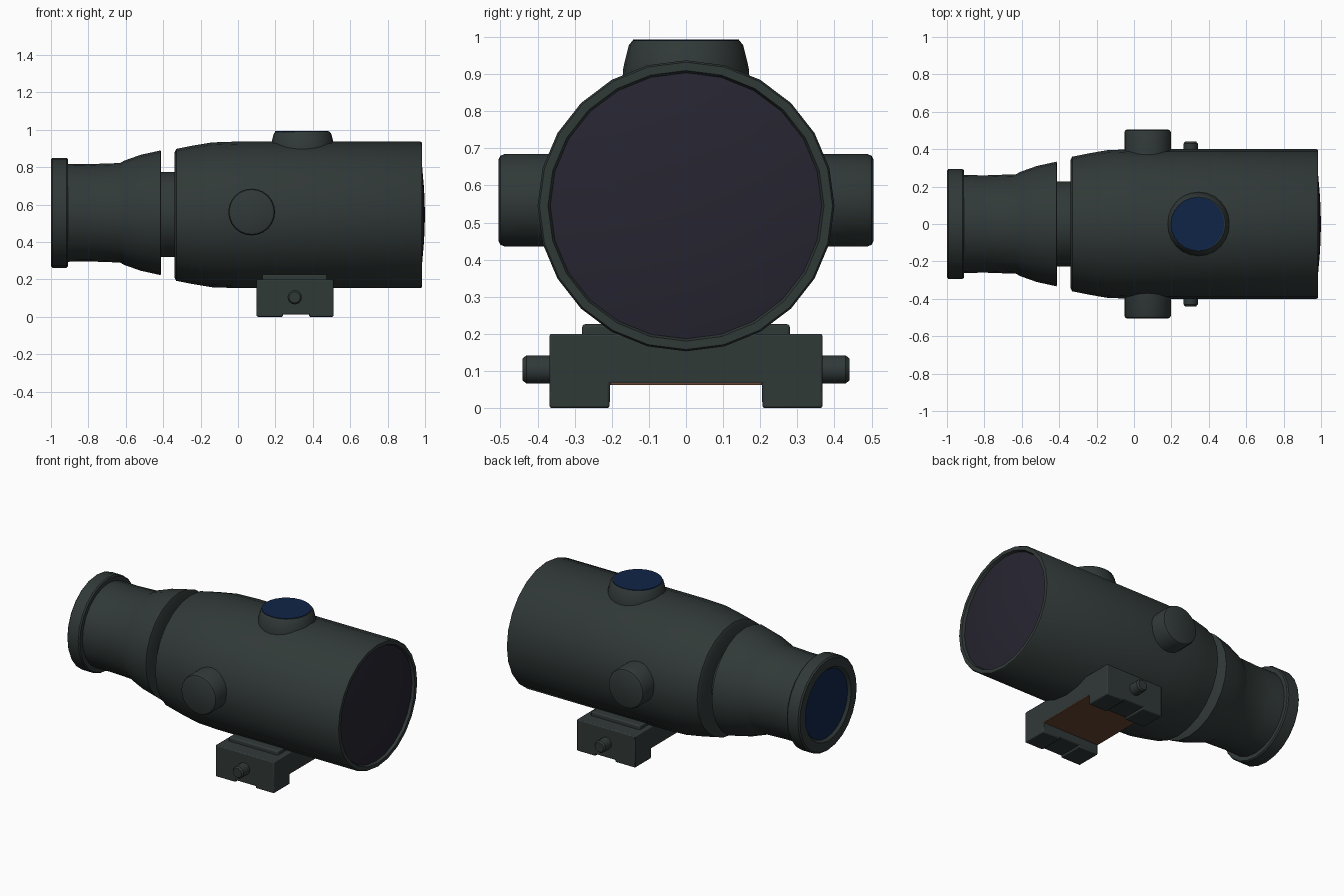
import bpy, bmesh, math
from mathutils import Vector, Matrix

if "Cube" in bpy.data.objects:
    bpy.data.objects.remove(bpy.data.objects["Cube"])


def material(name, rgb):
    m = bpy.data.materials.new(name)
    m.use_nodes = True
    m.diffuse_color = (*rgb, 1)
    m.node_tree.nodes["Principled BSDF"].inputs["Base Color"].default_value = (*rgb, 1)
    return m


METAL = material("dark_green_grey", (0.03, 0.041, 0.039))
GLASS = material("dark_violet_glass", (0.02, 0.018, 0.03))
BLUE = material("deep_blue", (0.005, 0.018, 0.065))
BROWN = material("copper_brown", (0.14, 0.06, 0.03))


def finish(name, bm, mat):
    bmesh.ops.remove_doubles(bm, verts=bm.verts, dist=0.0005)
    bmesh.ops.recalc_face_normals(bm, faces=bm.faces)
    me = bpy.data.meshes.new(name)
    bm.to_mesh(me)
    bm.free()
    me.materials.append(mat)
    me.shade_smooth()
    me.set_sharp_from_angle(angle=math.radians(35))
    ob = bpy.data.objects.new(name, me)
    bpy.context.scene.collection.objects.link(ob)
    return ob


def lathe(name, profile, axis, centre, mat, sides=24, squash=1):
    """Revolve (distance, radius) pairs about an axis through centre."""
    bm = bmesh.new()
    turn = Vector((0, 0, 1)).rotation_difference(Vector(axis)).to_matrix().to_4x4()
    place = Matrix.Translation(centre) @ Matrix.Diagonal((1, 1, squash, 1)) @ turn
    rings = []
    for d, r in profile:
        ring = []
        for i in range(sides):
            a = math.tau * i / sides
            ring.append(bm.verts.new(place @ Vector((r * math.cos(a), r * math.sin(a), d))))
        rings.append(ring)
    for lower, upper in zip(rings, rings[1:]):
        for i in range(sides):
            j = (i + 1) % sides
            bm.faces.new((lower[i], lower[j], upper[j], upper[i]))
    return finish(name, bm, mat)


def extrude_x(name, outline, x0, x1, mat, bevel=0):
    """Extrude a (y, z) outline along x."""
    bm = bmesh.new()
    face = bm.faces.new([bm.verts.new((x0, y, z)) for y, z in outline])
    out = bmesh.ops.extrude_face_region(bm, geom=[face])["geom"]
    moved = [v for v in out if isinstance(v, bmesh.types.BMVert)]
    bmesh.ops.translate(bm, verts=moved, vec=(x1 - x0, 0, 0))
    ob = finish(name, bm, mat)
    if bevel:
        mod = ob.modifiers.new("soft_edges", "BEVEL")
        mod.width, mod.segments = bevel, 2
    return ob


def box(name, x0, x1, y0, y1, z0, z1, mat, bevel=0):
    return extrude_x(name, [(y0, z0), (y1, z0), (y1, z1), (y0, z1)], x0, x1, mat, bevel)


# Main tube, neck and lenses
AXIS = (1, 0, 0)
lathe("main_tube", [(-0.34, 0.2), (-0.34, 0.34), (-0.33, 0.36), (-0.24, 0.378),
                    (-0.14, 0.395), (0.0, 0.4), (0.975, 0.4), (0.983, 0.395),
                    (0.983, 0.372), (0.965, 0.365)], AXIS, (0, 0, 0.545), METAL, squash=0.98)
lathe("front_lens", [(0.966, 0.37), (0.984, 0.27), (0.995, 0.14), (1.0, 0)],
      AXIS, (0, 0, 0.545), GLASS, squash=0.98)
lathe("neck", [(-0.44, 0.228), (-0.32, 0.228)], AXIS, (0, 0, 0.547), METAL)

# Eyepiece
lathe("eyepiece", [(-0.98, 0.21), (-1, 0.23), (-1, 0.285), (-0.992, 0.294), (-0.918, 0.294),
                   (-0.91, 0.288), (-0.91, 0.262), (-0.8, 0.26), (-0.63, 0.266),
                   (-0.61, 0.278), (-0.52, 0.31), (-0.415, 0.333), (-0.412, 0.328),
                   (-0.412, 0.2)], AXIS, (0, 0, 0.556), METAL)
lathe("rear_lens", [(-0.985, 0.225), (-0.988, 0.12), (-0.99, 0)], AXIS, (0, 0, 0.556), BLUE)

# Top turret with its blue cap
lathe("top_turret", [(0.85, 0.172), (0.91, 0.17), (0.93, 0.166), (0.978, 0.154), (0.99, 0.144),
                     (0.99, 0)], (0, 0, 1), (0.345, 0, 0), METAL)
lathe("top_cap", [(0.986, 0.143), (0.993, 0.143), (0.993, 0)], (0, 0, 1), (0.34, 0, 0), BLUE)

# Mirrored side knobs, clamp pins and mount feet
for side, label in ((-1, "front"), (1, "back")):
    lathe(label + "_knob", [(0.3, 0.125), (0.488, 0.125), (0.5, 0.12), (0.505, 0.11), (0.505, 0)],
          (0, side, 0), (0.073, 0, 0.56), METAL)
    lathe(label + "_pin", [(0.35, 0.038), (0.43, 0.038), (0.44, 0.03), (0.44, 0)],
          (0, side, 0), (0.303, 0, 0.104), METAL, sides=16)
    y0, y1 = sorted((side * 0.206, side * 0.368))
    for x0, x1, end in ((0.1, 0.24, "rear"), (0.38, 0.51, "fore")):
        box(f"{label}_{end}_foot", x0, x1, y0, y1, 0, 0.05, METAL, 0.006)

# Mount bracket with a channel beneath
half = [(0.205, 0.066), (0.205, 0.012), (0.368, 0.012), (0.368, 0.2)]
outline = half + [(-y, z) for y, z in reversed(half)]
extrude_x("mount_bracket", outline, 0.1, 0.51, METAL, 0.006)
box("mount_saddle", 0.13, 0.475, -0.28, 0.28, 0.17, 0.226, METAL, 0.008)
box("channel_plate", 0.103, 0.507, -0.204, 0.204, 0.062, 0.069, BROWN)
